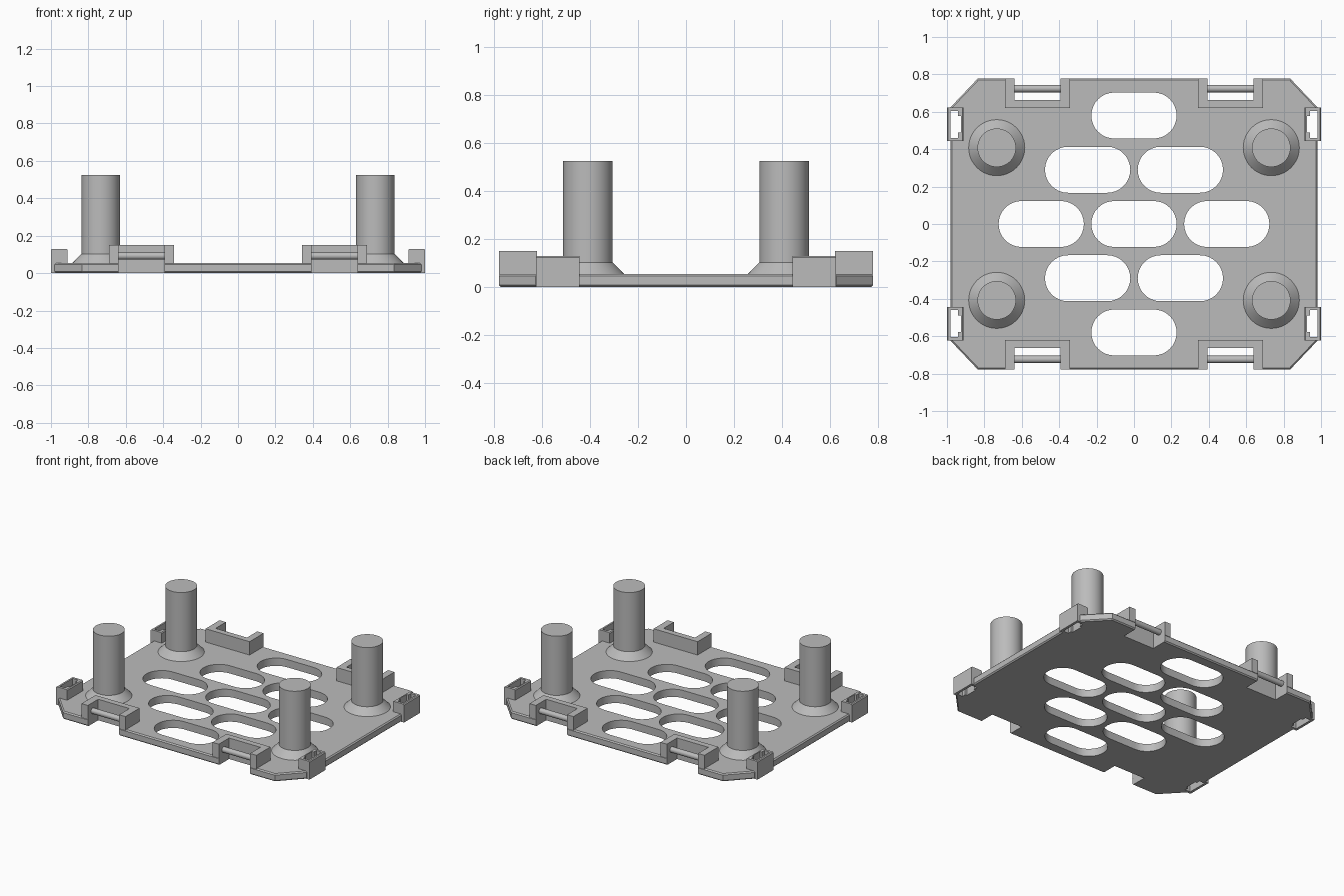
import bpy, bmesh, math

if "Cube" in bpy.data.objects:
    bpy.data.objects.remove(bpy.data.objects["Cube"])

grey = bpy.data.materials.new("mid_grey")
grey.diffuse_color = (0.5, 0.5, 0.5, 1)
grey.use_nodes = True
grey.node_tree.nodes["Principled BSDF"].inputs["Base Color"].default_value = grey.diffuse_color

PLATE_TOP = 0.055


def finish(bm, name):
    bmesh.ops.recalc_face_normals(bm, faces=bm.faces)
    me = bpy.data.meshes.new(name)
    bm.to_mesh(me)
    bm.free()
    me.materials.append(grey)
    ob = bpy.data.objects.new(name, me)
    bpy.context.collection.objects.link(ob)
    return ob


def prism(bm, outline, z0, z1):
    """Extrude a closed xy outline from z0 to z1."""
    face = bm.faces.new([bm.verts.new((x, y, z0)) for x, y in outline])
    ext = bmesh.ops.extrude_face_region(bm, geom=[face])
    for v in ext["geom"]:
        if isinstance(v, bmesh.types.BMVert):
            v.co.z = z1


def rect(x0, x1, y0, y1):
    return [(x0, y0), (x1, y0), (x1, y1), (x0, y1)]


def mirrored(outline, sx, sy):
    return [(x * sx, y * sy) for x, y in outline]


def stadium(cx, cy, half_len=0.228, r=0.123, n=16):
    pts = []
    for side, start in ((1, -90), (-1, 90)):
        for i in range(n + 1):
            a = math.radians(start + 180 * i / n)
            pts.append((cx + side * (half_len - r) + r * math.cos(a), cy + r * math.sin(a)))
    return pts


def cut(target, bm_cut):
    """Subtract a temporary cutter mesh and apply the result."""
    cutter = finish(bm_cut, "cutter")
    mod = target.modifiers.new("cut", 'BOOLEAN')
    mod.object = cutter
    mod.solver = 'EXACT'
    bpy.context.view_layer.update()
    dg = bpy.context.evaluated_depsgraph_get()
    me = bpy.data.meshes.new_from_object(target.evaluated_get(dg))
    target.modifiers.clear()
    target.data = me
    bpy.data.objects.remove(cutter)


def smooth(ob):
    bpy.ops.object.select_all(action='DESELECT')
    ob.select_set(True)
    bpy.context.view_layer.objects.active = ob
    bpy.ops.object.shade_smooth_by_angle(angle=math.radians(30))


corners = [(sx, sy) for sx in (-1, 1) for sy in (-1, 1)]

# Base plate with clipped corners and softened rim
bm = bmesh.new()
prism(bm, [(-0.835, -0.778), (0.835, -0.778), (0.98, -0.625), (0.98, 0.625),
           (0.835, 0.778), (-0.835, 0.778), (-0.98, 0.625), (-0.98, -0.625)], 0, PLATE_TOP)
rim = [e for e in bm.edges if abs(e.verts[0].co.z - e.verts[1].co.z) < 1e-5]
bmesh.ops.bevel(bm, geom=rim, offset=0.008, segments=1, affect='EDGES')
plate = finish(bm, "base_plate")

# Vent slots, edge notches and corner bracket openings through the plate
bm = bmesh.new()
for row, xs in ((-2, (0,)), (-1, (-0.248, 0.248)), (0, (-0.496, 0, 0.496)),
                (1, (-0.248, 0.248)), (2, (0,))):
    for x in xs:
        prism(bm, stadium(x, row * 0.29), -0.1, 0.2)
for sx, sy in corners:
    prism(bm, mirrored(rect(0.393, 0.64, 0.662, 0.9), sx, sy), -0.1, 0.2)
    prism(bm, mirrored(rect(0.912, 1.1, 0.443, 0.623), sx, sy), -0.1, 0.2)
cut(plate, bm)
smooth(plate)

for i, (sx, sy) in enumerate(corners):
    # Round post with a flared foot
    bm = bmesh.new()
    n = 48
    rings = []
    for r, z in ((0.15, 0.05), (0.15, PLATE_TOP), (0.103, 0.103), (0.103, 0.525)):
        rings.append([bm.verts.new((sx * 0.734 + r * math.cos(2 * math.pi * k / n),
                                    sy * 0.408 + r * math.sin(2 * math.pi * k / n), z))
                      for k in range(n)])
    for a, b in zip(rings, rings[1:]):
        for k in range(n):
            bm.faces.new((a[k], a[(k + 1) % n], b[(k + 1) % n], b[k]))
    bm.faces.new(rings[0])
    bm.faces.new(rings[-1])
    smooth(finish(bm, f"post_{i}"))

    # U-shaped strap holder around each edge notch
    bm = bmesh.new()
    prism(bm, mirrored([(0.343, 0.62), (0.69, 0.62), (0.69, 0.778), (0.64, 0.778),
                        (0.64, 0.662), (0.393, 0.662), (0.393, 0.778), (0.343, 0.778)],
                       sx, sy), 0.05, 0.15)
    finish(bm, f"strap_holder_{i}")

    # Crossbar spanning the strap holder
    bm = bmesh.new()
    ends = []
    for x in (0.385, 0.648):
        ends.append([bm.verts.new((sx * x, sy * 0.724 + 0.02 * math.cos(2 * math.pi * k / 16),
                                   0.092 + 0.02 * math.sin(2 * math.pi * k / 16)))
                     for k in range(16)])
    for k in range(16):
        bm.faces.new((ends[0][k], ends[0][(k + 1) % 16], ends[1][(k + 1) % 16], ends[1][k]))
    bm.faces.new(ends[0])
    bm.faces.new(ends[1])
    smooth(finish(bm, f"strap_bar_{i}"))

    # Side bracket: hollow box with a stepped through-slot
    bm = bmesh.new()
    prism(bm, mirrored(rect(0.912, 1.0, 0.443, 0.623), sx, sy), 0, 0.13)
    top = [e for e in bm.edges if all(v.co.z > 0.1 for v in e.verts)
           and abs(e.verts[0].co.x - e.verts[1].co.x) < 1e-5]
    bmesh.ops.bevel(bm, geom=top, offset=0.006, segments=1, affect='EDGES')
    bracket = finish(bm, f"side_bracket_{i}")
    bm = bmesh.new()
    prism(bm, mirrored([(0.94, 0.46), (0.982, 0.46), (0.982, 0.605), (0.94, 0.605),
                        (0.94, 0.577), (0.926, 0.577), (0.926, 0.488), (0.94, 0.488)],
                       sx, sy), -0.1, 0.3)
    cut(bracket, bm)
